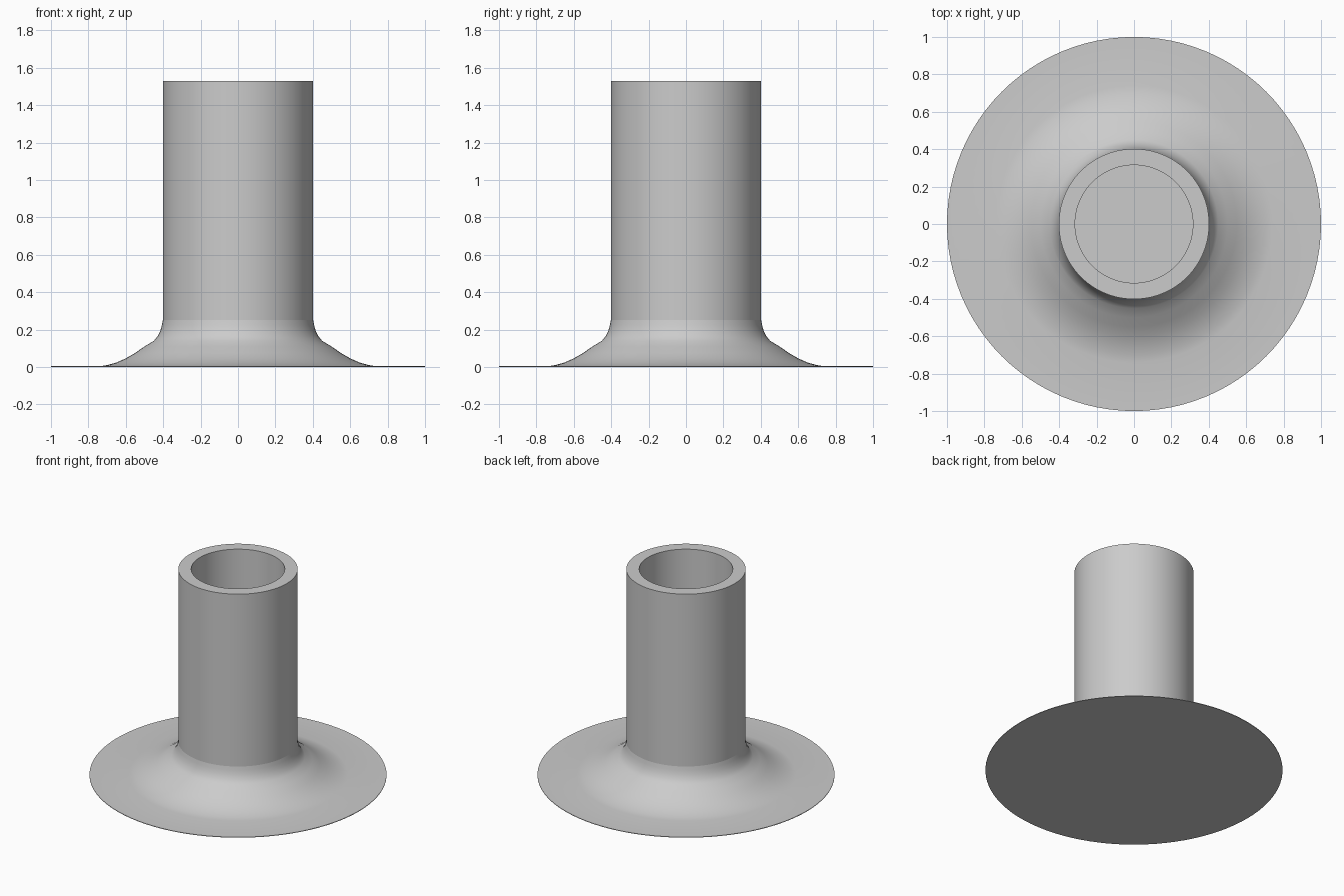
import bpy
import bmesh
import math

cube = bpy.data.objects.get("Cube")
if cube:
    bpy.data.objects.remove(cube, do_unlink=True)

SEGMENTS = 96
HEIGHT, OUTER, BORE = 1.53, 0.402, 0.315

grey = bpy.data.materials.new("plain grey")
grey.use_nodes = True
colour = (0.6, 0.6, 0.6, 1)
grey.diffuse_color = colour
grey.node_tree.nodes["Principled BSDF"].inputs["Base Color"].default_value = colour


def lathe(name, profile):
    """Revolve an (radius, height) profile about z."""
    bm = bmesh.new()
    verts = [bm.verts.new((r, 0, z)) for r, z in profile]
    edges = [bm.edges.new(pair) for pair in zip(verts, verts[1:])]
    bmesh.ops.spin(bm, geom=verts + edges, cent=(0, 0, 0), axis=(0, 0, 1),
                   angle=math.tau, steps=SEGMENTS)
    bmesh.ops.remove_doubles(bm, verts=bm.verts, dist=0.0005)
    bmesh.ops.recalc_face_normals(bm, faces=bm.faces)
    mesh = bpy.data.meshes.new(name)
    bm.to_mesh(mesh)
    bm.free()
    mesh.materials.append(grey)
    obj = bpy.data.objects.new(name, mesh)
    bpy.context.collection.objects.link(obj)
    bpy.ops.object.select_all(action='DESELECT')
    obj.select_set(True)
    bpy.context.view_layer.objects.active = obj
    bpy.ops.object.shade_smooth_by_angle(angle=math.radians(35))
    return obj


# Thin round flange sweeping up into a fillet around the tube
flange = [(0, 0), (1, 0), (1, 0.004), (0.74, 0.004), (0.70, 0.01),
          (0.65, 0.024), (0.60, 0.046), (0.55, 0.075), (0.50, 0.11),
          (0.45, 0.14), (0.43, 0.165), (0.415, 0.195), (0.407, 0.225),
          (OUTER, 0.25), (0.36, 0.25), (0.36, 0.006), (0, 0.006)]
lathe("flared_base", flange)

# Hollow upright tube, open at the top and closed by the base below
tube = [(BORE, 0.005), (OUTER, 0.005), (OUTER, HEIGHT), (BORE, HEIGHT),
        (BORE, 0.005)]
lathe("hollow_tube", tube)
